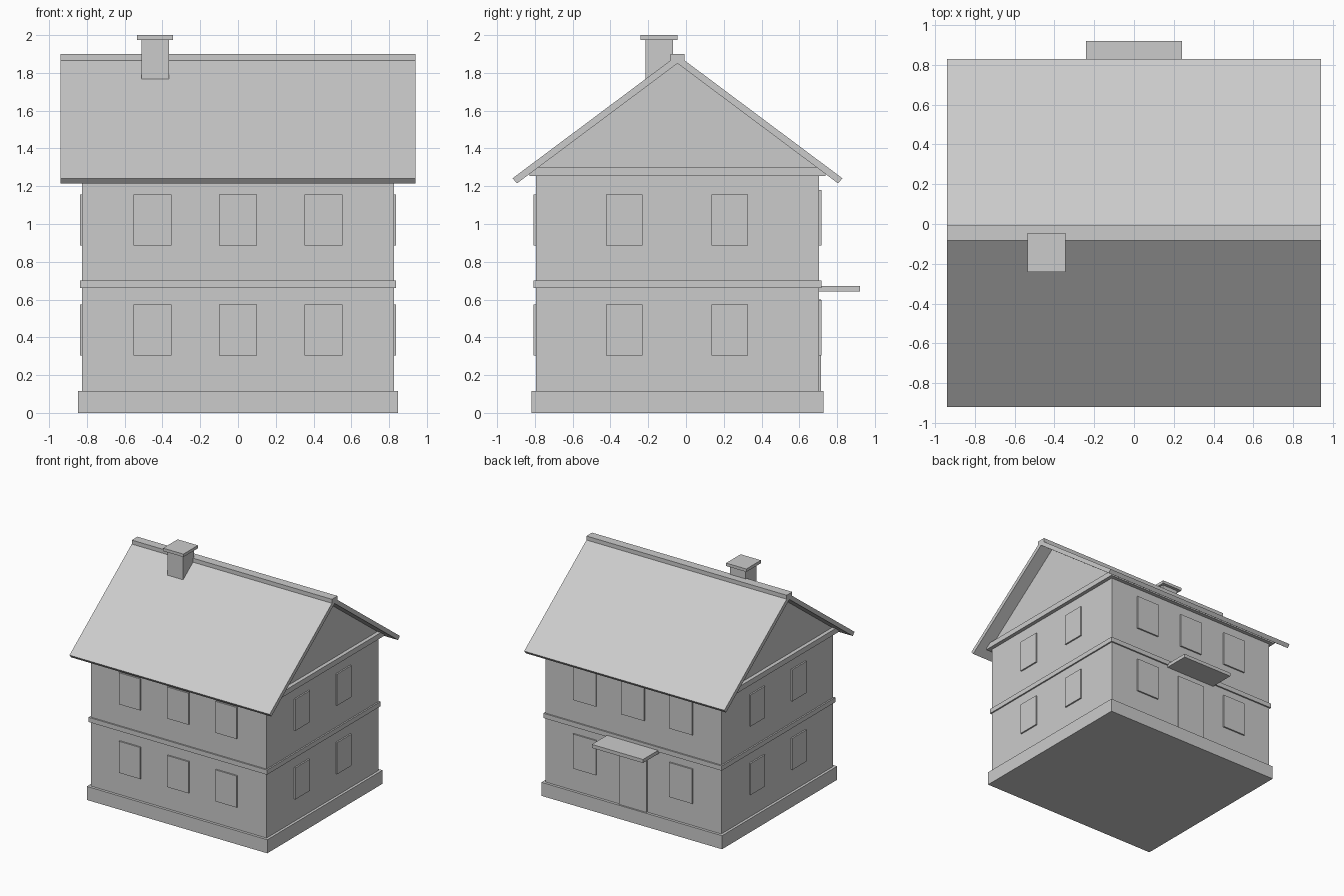
import bpy

cube = bpy.data.objects.get("Cube")
if cube:
    bpy.data.objects.remove(cube, do_unlink=True)

grey = bpy.data.materials.new("plain_grey")
grey.use_nodes = True
GREY = (0.6, 0.6, 0.6, 1)
grey.diffuse_color = GREY
grey.node_tree.nodes["Principled BSDF"].inputs["Base Color"].default_value = GREY

MID = -0.045            # depth of the ridge line
HALF_X, HALF_Y = 0.825, 0.75
FRONT, BACK = MID - HALF_Y, MID + HALF_Y


def make(name, verts, faces):
    mesh = bpy.data.meshes.new(name)
    mesh.from_pydata(verts, [], faces)
    mesh.materials.append(grey)
    obj = bpy.data.objects.new(name, mesh)
    bpy.context.collection.objects.link(obj)
    return obj


def prism(name, profile, x0, x1):
    """Extrude a counter-clockwise (y, z) profile along x."""
    n = len(profile)
    verts = [(x, y, z) for x in (x0, x1) for y, z in profile]
    faces = [tuple(reversed(range(n))), tuple(range(n, 2 * n))]
    faces += [(i, (i + 1) % n, n + (i + 1) % n, n + i) for i in range(n)]
    return make(name, verts, faces)


def box(name, x, y, z):
    return prism(name, [(y[0], z[0]), (y[1], z[0]), (y[1], z[1]), (y[0], z[1])], *x)


def band(name, grow, z):
    """Box that follows the wall outline, standing out by grow."""
    return box(name, (-HALF_X - grow, HALF_X + grow), (FRONT - grow, BACK + grow), z)


# Walls and horizontal bands
band("walls", 0, (0.05, 1.28))
band("plinth", 0.0225, (0, 0.115))
band("belt_course", 0.0125, (0.66, 0.70))
band("cornice", 0.0325, (1.255, 1.30))

# Gable, roof slopes and ridge
SLOPE, APEX = 0.747, 1.85
gable_half = (APEX - 1.29) / SLOPE
prism("gable", [(MID - gable_half, 1.29), (MID + gable_half, 1.29), (MID, APEX)], -HALF_X, HALF_X)
for name, s in (("front_roof", -1), ("back_roof", 1)):
    profile = [(MID, APEX), (MID + s * 0.85, APEX - SLOPE * 0.85),
               (MID + s * 0.873, 1.242), (MID, 1.894)]
    prism(name, profile if s > 0 else profile[::-1], -0.94, 0.94)
box("ridge_cap", (-0.94, 0.94), (MID - 0.0375, MID + 0.0375), (1.862, 1.90))

# Chimney
box("chimney_stack", (-0.51, -0.365), (-0.215, -0.07), (1.72, 1.98))
box("chimney_cap", (-0.535, -0.345), (-0.24, -0.045), (1.975, 2.0))

# Windows
OUT = 0.0125
for floor, bottom in (("lower", 0.305), ("upper", 0.887)):
    for i, x in enumerate((-0.453, 0, 0.453)):
        box(f"{floor}_front_window_{i + 1}", (x - 0.1, x + 0.1),
            (FRONT - OUT, FRONT + 0.01), (bottom, bottom + 0.268))
        if floor == "upper" or x:
            box(f"{floor}_back_window_{i + 1}", (x - 0.108, x + 0.108),
                (BACK - 0.01, BACK + OUT), (bottom, bottom + 0.293))
    for side, s in (("right", -1), ("left", 1)):
        for i, y in enumerate((-0.327, 0.231)):
            xs = sorted((s * (HALF_X - 0.01), s * (HALF_X + OUT)))
            box(f"{floor}_{side}_window_{i + 1}", xs, (y - 0.097, y + 0.097),
                (bottom, bottom + 0.268))

# Entrance
box("door", (-0.13, 0.13), (BACK - 0.01, BACK + 0.009), (0.10, 0.60))
box("door_canopy", (-0.24, 0.24), (BACK - 0.01, 0.92), (0.643, 0.673))
